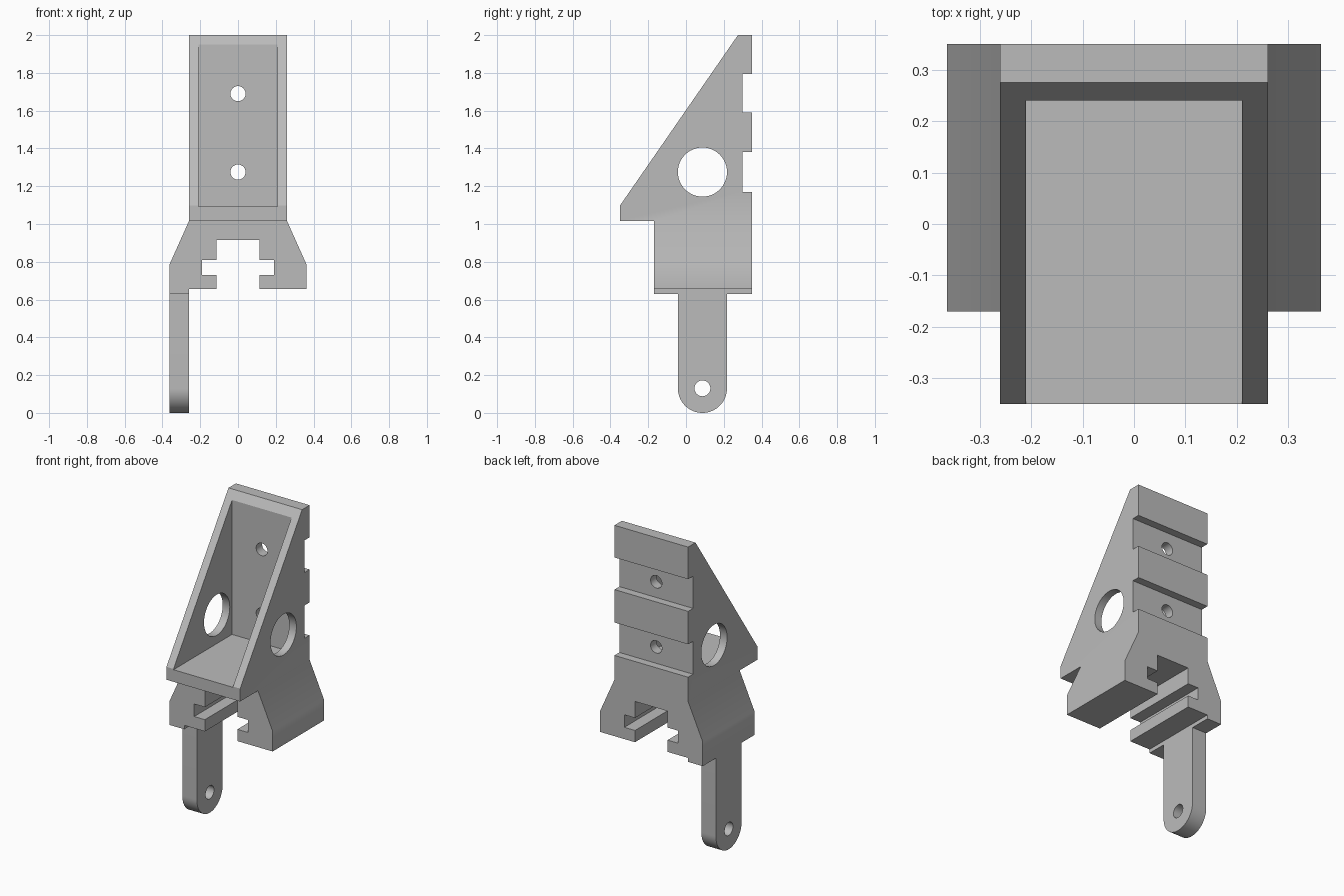
import bpy, bmesh, math
from mathutils import Vector

if "Cube" in bpy.data.objects:
    bpy.data.objects.remove(bpy.data.objects["Cube"], do_unlink=True)

grey = bpy.data.materials.new("plain grey")
grey.use_nodes = True
COLOUR = (0.5, 0.5, 0.5, 1)
grey.diffuse_color = COLOUR
grey.node_tree.nodes["Principled BSDF"].inputs["Base Color"].default_value = COLOUR


def prism(name, outline, axis, start, end):
    """Extrude a closed outline along x (outline is y, z) or along y (outline is x, z)."""
    def place(p, d):
        return (d, p[0], p[1]) if axis == "x" else (p[0], d, p[1])
    bm = bmesh.new()
    face = bm.faces.new([bm.verts.new(place(p, start)) for p in outline])
    moved = bmesh.ops.extrude_face_region(bm, geom=[face])["geom"]
    shift = Vector(place((0, 0), end - start))
    bmesh.ops.translate(bm, verts=[v for v in moved if isinstance(v, bmesh.types.BMVert)], vec=shift)
    bmesh.ops.recalc_face_normals(bm, faces=bm.faces)
    mesh = bpy.data.meshes.new(name)
    bm.to_mesh(mesh)
    bm.free()
    mesh.materials.append(grey)
    obj = bpy.data.objects.new(name, mesh)
    bpy.context.collection.objects.link(obj)
    return obj


def arc(cx, cz, r, a0, a1, n):
    return [(cx + r * math.cos(math.radians(a0 + (a1 - a0) * i / n)),
             cz + r * math.sin(math.radians(a0 + (a1 - a0) * i / n))) for i in range(n + 1)]


def hole(name, cx, cz, r, axis, start, end):
    return prism(name, arc(cx, cz, r, 0, 360, 48)[:-1], axis, start, end)


def combine(target, other, operation):
    """Boolean another part into the target and drop it."""
    other.hide_render = True
    bpy.context.view_layer.objects.active = target
    mod = target.modifiers.new(operation, "BOOLEAN")
    mod.operation, mod.object, mod.solver = operation, other, "EXACT"
    bpy.ops.object.modifier_apply(modifier=mod.name)
    bpy.data.objects.remove(other, do_unlink=True)


HALF, BACK, WALL = 0.26, 0.35, 0.05
ARM_Y, ARM_R = 0.087, 0.13

# Sloping upper housing with two grooves across its back
grooves = []
for top, bottom in ((1.795, 1.59), (1.38, 1.17)):
    grooves += [(BACK, top), (0.3, top), (0.3, bottom), (BACK, bottom)]
bracket = prism("mounting_bracket", [(-0.35, 1.015), (-0.35, 1.097), (0.275, 2), (BACK, 2)]
                + grooves + [(BACK, 1.015)], "x", -HALF, HALF)

# Flared foot with a T-shaped slot, mirrored from its right half
half = [(0.115, 0.915), (0.115, 0.81), (0.19, 0.81), (0.19, 0.73), (0.115, 0.73),
        (0.115, 0.655), (0.363, 0.655), (0.363, 0.785), (HALF, 1.015)]
foot = prism("slotted_foot", half + [(-x, z) for x, z in reversed(half)], "y", -0.17, BACK)
combine(bracket, foot, "UNION")

# Ledge and rounded hanging arm on the right side
ledge = prism("arm_ledge", [(-0.17, 0.63), (BACK, 0.63), (BACK, 0.7), (-0.17, 0.7)],
              "x", -0.363, -HALF)
combine(bracket, ledge, "UNION")
arm = prism("hanging_arm", arc(ARM_Y, ARM_R, ARM_R, 180, 360, 32)
            + [(ARM_Y + ARM_R, 0.7), (ARM_Y - ARM_R, 0.7)], "x", -0.363, -HALF)
combine(bracket, arm, "UNION")

# Open cavity, side windows, screw holes and arm pivot hole
cavity = prism("cavity_cutter", [(-0.5, 1.092), (0.24, 1.092), (0.24, 2.2), (-0.5, 2.2)],
               "x", WALL - HALF, HALF - WALL)
cutters = [cavity,
           hole("window_cutter", ARM_Y, 1.275, ARM_R, "x", -0.5, 0.5),
           hole("pivot_cutter", ARM_Y, ARM_R, 0.042, "x", -0.5, -0.2)]
cutters += [hole("screw_cutter", 0, z, 0.04, "y", 0.1, 0.5) for z in (1.275, 1.69)]
for cutter in cutters:
    combine(bracket, cutter, "DIFFERENCE")

# Smooth the round surfaces, keep the edges sharp
bpy.ops.object.select_all(action="DESELECT")
bracket.select_set(True)
bpy.context.view_layer.objects.active = bracket
bpy.ops.object.shade_smooth_by_angle(angle=math.radians(30))
